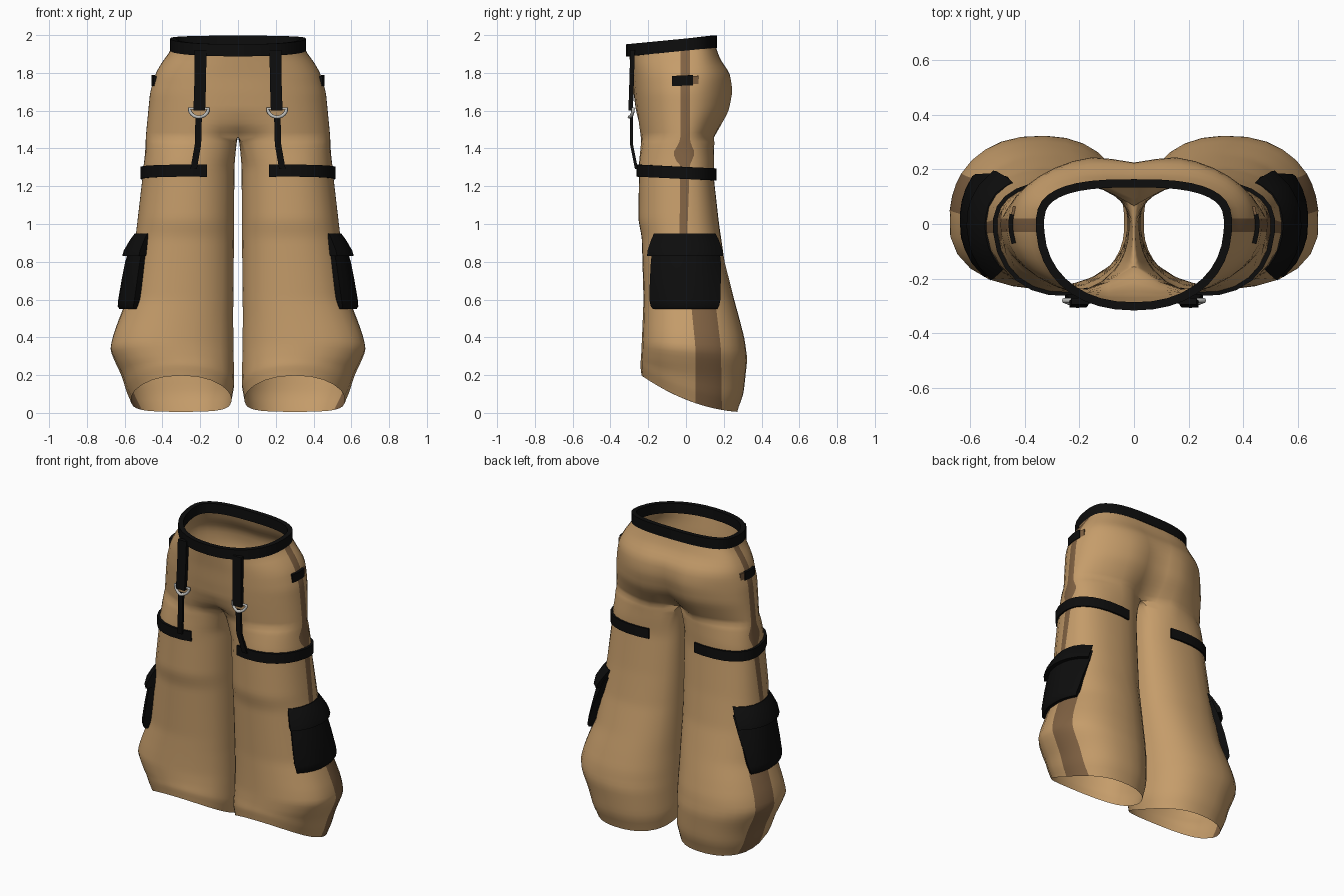
import bpy, bmesh, math
from mathutils import Vector

if "Cube" in bpy.data.objects:
    bpy.data.objects.remove(bpy.data.objects["Cube"])


def material(name, rgb):
    m = bpy.data.materials.new(name)
    m.diffuse_color = (*rgb, 1)
    m.use_nodes = True
    m.node_tree.nodes["Principled BSDF"].inputs["Base Color"].default_value = m.diffuse_color
    return m


TAN = material("tan cloth", (0.56, 0.335, 0.145))
BROWN = material("brown stripe", (0.215, 0.12, 0.055))
BLACK = material("black webbing", (0.004, 0.004, 0.004))
SILVER = material("silver metal", (0.5, 0.5, 0.48))

# Trouser outlines as (height, value)
OUTER = [(.07, .565), (.12, .59), (.2, .615), (.28, .655), (.34, .68), (.42, .66), (.5, .63), (.6, .59),
         (.95, .54), (1.25, .505), (1.5, .485), (1.7, .465), (1.8, .435), (1.86, .40), (1.91, .36), (1.95, .345)]
FRONT = [(.07, .235), (.15, .242), (.3, .236), (.6, .225), (.93, .235), (1.02, .253), (1.25, .25),
         (1.45, .255), (1.6, .27), (1.8, .285), (1.95, .305)]
BACK = [(.07, .27), (.15, .305), (.3, .325), (.4, .31), (.6, .255), (.8, .205), (1.0, .175), (1.25, .147),
        (1.44, .155), (1.52, .2), (1.6, .245), (1.7, .265), (1.78, .245), (1.86, .185), (1.95, .15)]
INNER = [(.07, .035), (.15, .02), (.5, .025), (1.0, .02), (1.46, .018)]
CLEFT_F = [(1.46, .1), (1.52, .035), (1.6, .005), (1.7, 0), (1.95, 0)]
CLEFT_B = [(1.46, .1), (1.55, .06), (1.7, .04), (1.8, .015), (1.95, 0)]
STRIPE_A = [(.07, .05), (.35, .05), (.55, .03), (.9, -.035), (1.31, -.03), (1.34, -.06), (1.38, -.085),
            (1.42, -.06), (1.45, -.03), (1.95, -.03)]
STRIPE_B = [(.07, .19), (.35, .185), (.55, .16), (.9, .005), (1.31, .02), (1.34, .035), (1.38, .06),
            (1.42, .04), (1.45, .02), (1.95, .02)]
HEM = [(.07, 1), (.14, .8), (.25, .35), (.4, .1), (.5, 0), (1.95, 0)]
WAIST = [(.07, 0), (1.6, 0), (1.95, .1)]
CROTCH, ARC, STRIPE, INSIDE = 1.46, 9, 3, 9


def at(table, z):
    z = min(max(z, table[0][0]), table[-1][0])
    for (a, u), (b, v) in zip(table, table[1:]):
        if z <= b:
            return u + (v - u) * (z - a) / (b - a)


def smooth_at(table, z):
    d = .02
    return (at(table, z - d) + 2 * at(table, z) + at(table, z + d)) / 4


def section(z, torso):
    """Half-torso or leg outline, from inner front round the outside to inner back."""
    xo, f, b = (smooth_at(t, z) for t in (OUTER, FRONT, BACK))
    xi = at(INNER, z)
    xc = 0 if torso else (xi + xo) / 2
    rx, reach = xo - xc, math.radians(90 if torso else 140)
    nb = 2 + .8 * max(0, min(1, (z - 1.7) / .2)) if torso else 2.3
    nf = 2.2

    def angle(y):
        r, n = (f, nf) if y < 0 else (b, nb)
        return math.copysign(math.asin(min(.95, abs(y) / r) ** (n / 2)), y)

    s0, s1 = angle(at(STRIPE_A, z)), angle(at(STRIPE_B, z))
    angs = [-reach + (s0 + reach) * i / ARC for i in range(ARC)]
    angs += [s0 + (s1 - s0) * i / STRIPE for i in range(STRIPE)]
    angs += [s1 + (reach - s1) * i / ARC for i in range(ARC + 1)]
    if not torso:
        angs += [reach + (2 * math.pi - 2 * reach) * i / INSIDE for i in range(1, INSIDE)]
    pts = []
    for a in angs:
        c, s = math.cos(a), math.sin(a)
        r, n = (f, nf) if s < 0 else (b, nb)
        x = xc + rx * math.copysign(abs(c) ** (2 / n), c)
        y = r * math.copysign(abs(s) ** (2 / n), s)
        if torso:
            x = 0 if abs(c) < 1e-6 else x
            g = math.exp(-(x / .1) ** 2)
            y += g * (at(CLEFT_F, z) if s < 0 else -at(CLEFT_B, z))
        pts.append(Vector((x, y, z)))
    if torso:
        e, o = pts[-1], pts[0]
        pts += [e.lerp(o, i / INSIDE) for i in range(1, INSIDE)]
    return pts


def ring(z):
    if z >= CROTCH - 1e-6:
        pts = section(z, True)
    elif z > 1.3:
        t = ((CROTCH - z) / (CROTCH - 1.3)) ** .6
        top = section(CROTCH, True)
        pts = [p.lerp(q, t) for p, q in zip(top, section(z, False))]
        for p, q in zip(pts, section(z, False)):
            p.z = q.z
    else:
        pts = section(z, False)
    for p in pts:
        p.z += at(HEM, z) * (.6 * p.y ** 2 - .4 * p.y) + at(WAIST, z) * p.y
    return pts


def outer_arc(z):
    """Outside points of a ring with their outward directions."""
    pts = ring(z)[:2 * ARC + STRIPE + 1]
    out = []
    for i, p in enumerate(pts):
        t = pts[min(i + 1, len(pts) - 1)] - pts[max(i - 1, 0)]
        n = Vector((0 if p.x < 1e-5 else t.y, -t.x, 0)).normalized()
        out.append((p, n))
    return out


def side_point(y, z):
    arc = outer_arc(z)
    for (p, n), (q, m) in zip(arc, arc[1:]):
        if p.x > .2 and p.y <= y <= q.y:
            t = (y - p.y) / max(q.y - p.y, 1e-6)
            return p.lerp(q, t), n.lerp(m, t).normalized()


def finish(name, bm, mats, mirror=True):
    me = bpy.data.meshes.new(name)
    bm.to_mesh(me)
    bm.free()
    for m in mats:
        me.materials.append(m)
    for p in me.polygons:
        p.use_smooth = True
    me.set_sharp_from_angle(angle=math.radians(40))
    ob = bpy.data.objects.new(name, me)
    bpy.context.collection.objects.link(ob)
    if mirror:
        mod = ob.modifiers.new("mirror", 'MIRROR')
        mod.merge_threshold = .0005
    return ob


def sweep(name, loops, mat, caps=True):
    bm = bmesh.new()
    rows = [[bm.verts.new(p) for p in l] for l in loops]
    n = len(rows[0])
    for a, b in zip(rows, rows[1:]):
        for j in range(n):
            k = (j + 1) % n
            bm.faces.new((a[j], a[k], b[k], b[j]))
    if caps:
        bm.faces.new(rows[0][::-1])
        bm.faces.new(rows[-1])
    bmesh.ops.recalc_face_normals(bm, faces=bm.faces)
    return finish(name, bm, [mat])


def webbing(name, path, half, lo, hi, mat, slope=0, caps=True):
    """Flat band following the cloth."""
    loops = []
    for p, n in path:
        c = p + Vector((0, 0, slope * p.y))
        up = Vector((0, 0, half))
        loops.append([c + n * lo - up, c + n * hi - up, c + n * hi + up, c + n * lo + up])
    return sweep(name, loops, mat, caps)


# Trousers: stacked rings, side stripe coloured by its columns
bm = bmesh.new()
heights = [.07 + (CROTCH - .07) * i / 56 for i in range(57)]
heights += [CROTCH + (1.95 - CROTCH) * i / 20 for i in range(1, 21)]
rows = [[bm.verts.new(p) for p in ring(z)] for z in heights]
for a, b in zip(rows, rows[1:]):
    for j in range(len(a)):
        k = (j + 1) % len(a)
        quad = (a[j], a[k], b[k], b[j])
        if all(v.co.x < 1e-5 for v in quad):
            continue
        face = bm.faces.new(quad)
        face.material_index = int(ARC <= j < ARC + STRIPE)
bmesh.ops.delete(bm, geom=[v for v in bm.verts if not v.link_faces], context='VERTS')
finish("trousers", bm, [TAN, BROWN])

# Waistband and thigh straps
webbing("waistband", outer_arc(1.95), .032, -.018, .012, BLACK, caps=False)
webbing("thigh_strap", [q for q in outer_arc(1.27) if q[0].x > .13], .032, -.004, .013, BLACK, slope=-.05)

# Belt loop on the hip, with its brown tab
webbing("belt_loop", [side_point(-.07 + .105 * i / 5, 1.76) for i in range(6)], .027, -.004, .012, BLACK)
webbing("belt_loop_tab", [side_point(.035 + .03 * i / 2, 1.76) for i in range(3)], .022, -.004, .006, BROWN)


def pouch(name, y0, y1, levels):
    """Padded block on the side of the leg; levels are (height, thickness)."""
    loops = []
    for z, d in levels:
        base = [side_point(y0 + (y1 - y0) * i / 8, z) for i in range(9)]
        loops.append([p - n * .008 for p, n in base] + [p + n * d for p, n in reversed(base)])
    sweep(name, loops, BLACK)


# Cargo pocket and flap
pouch("cargo_pocket", -.16, .155, [(.55, .02), (.565, .035), (.6, .045), (.7, .042), (.8, .036), (.9, .02)])
pouch("pocket_flap", -.165, .15, [(.83, .056), (.86, .052), (.92, .025), (.95, .006)])


def hanging_strap(name, path, w, t):
    sweep(name, [[Vector((x + a * w, y + b * t, z)) for a, b in ((-1, -1), (1, -1), (1, 1), (-1, 1))]
                 for x, y, z in path], BLACK)


# Front suspender straps above and below the ring
hanging_strap("upper_strap", [(.198, -.283, 1.92), (.2, -.288, 1.75), (.205, -.293, 1.6)], .031, .012)
hanging_strap("lower_strap", [(.208, -.29, 1.575), (.212, -.288, 1.42), (.235, -.262, 1.29)], .017, .008)

# Metal half rings
for side, sx in (("left", -1), ("right", 1)):
    cu = bpy.data.curves.new("half_ring_" + side, 'CURVE')
    cu.dimensions = '3D'
    cu.bevel_depth, cu.bevel_resolution = .009, 2
    sp = cu.splines.new('POLY')
    sp.points.add(12)
    for i, pt in enumerate(sp.points):
        a = math.pi * (1 + i / 12)
        pt.co = (sx * .207 + .05 * math.cos(a), -.3 + .02 * abs(math.cos(a)), 1.612 + .046 * math.sin(a), 1)
    sp.use_cyclic_u = True
    cu.materials.append(SILVER)
    bpy.context.collection.objects.link(bpy.data.objects.new("half_ring_" + side, cu))
